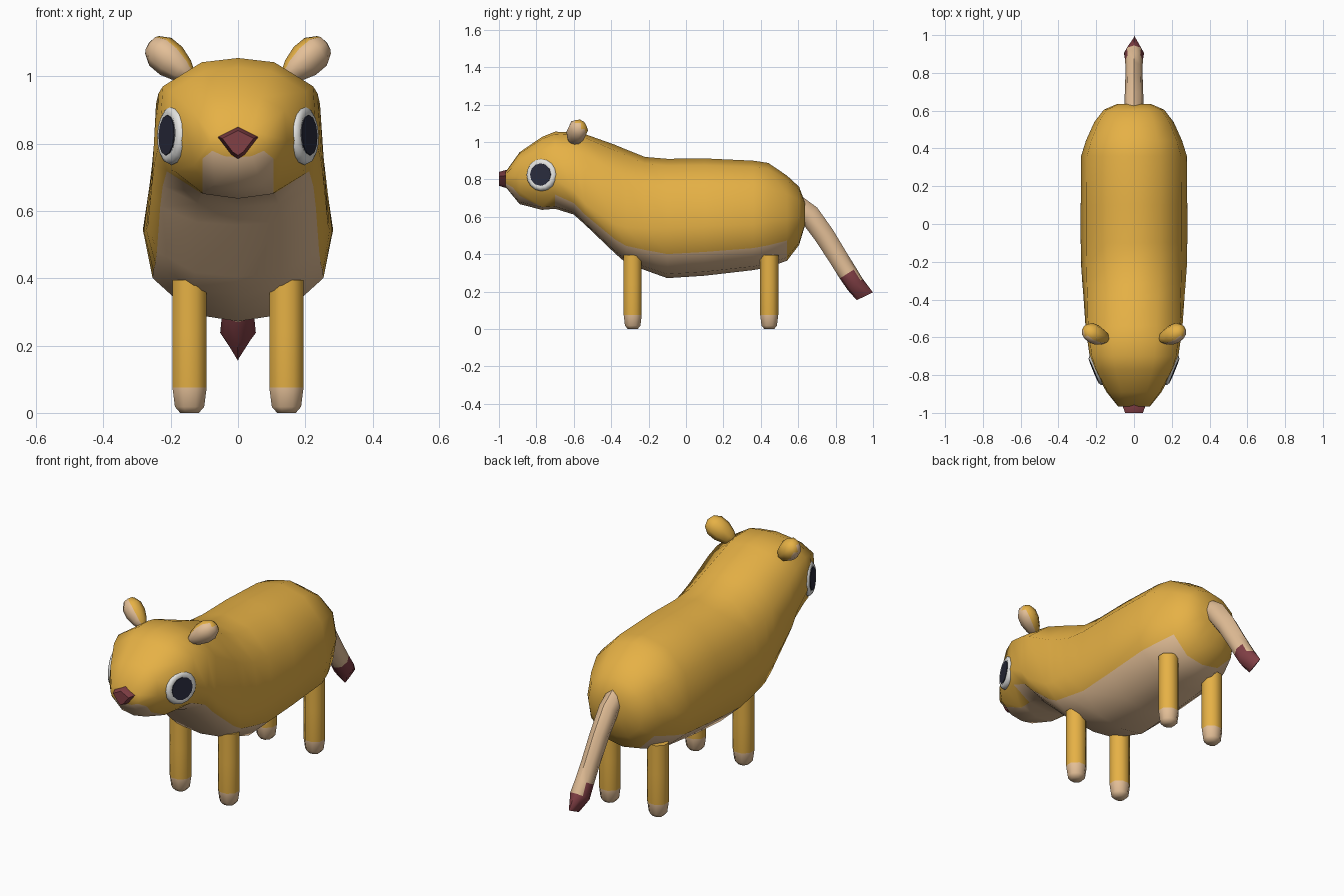
import bpy, bmesh, math
from mathutils import Vector, Matrix

if "Cube" in bpy.data.objects:
    bpy.data.objects.remove(bpy.data.objects["Cube"])


def material(name, color):
    m = bpy.data.materials.new(name)
    m.diffuse_color = (*color, 1)
    m.use_nodes = True
    m.node_tree.nodes["Principled BSDF"].inputs["Base Color"].default_value = m.diffuse_color
    return m


GOLD = material("golden fur", (0.79, 0.44, 0.06))
CREAM = material("cream fur", (0.77, 0.52, 0.31))
MAROON = material("maroon", (0.22, 0.05, 0.06))
WHITE = material("eye white", (0.78, 0.78, 0.76))
DARK = material("pupil dark", (0.022, 0.024, 0.045))


def finish(name, bm, mats, rule=None, angle=50):
    """Turn a bmesh into a smooth-shaded object; rule(face) picks the material."""
    bmesh.ops.recalc_face_normals(bm, faces=bm.faces)
    bm.normal_update()
    if rule:
        for f in bm.faces:
            f.material_index = rule(f)
    mesh = bpy.data.meshes.new(name)
    bm.to_mesh(mesh)
    bm.free()
    for m in mats:
        mesh.materials.append(m)
    ob = bpy.data.objects.new(name, mesh)
    bpy.context.collection.objects.link(ob)
    bpy.ops.object.select_all(action='DESELECT')
    ob.select_set(True)
    bpy.context.view_layer.objects.active = ob
    bpy.ops.object.shade_smooth_by_angle(angle=math.radians(angle))
    return ob


def loft(rings):
    """Skin a list of equal-length point rings and cap both ends."""
    bm = bmesh.new()
    vs = [[bm.verts.new(p) for p in r] for r in rings]
    n = len(rings[0])
    for a, b in zip(vs, vs[1:]):
        for i in range(n):
            j = (i + 1) % n
            bm.faces.new((a[i], a[j], b[j], b[i]))
    bm.faces.new(vs[0])
    bm.faces.new(vs[-1])
    return bm


# Body and head: one loft of twelve-sided sections (y, top, bottom, half width, widest z)
SECTIONS = [
    (-0.965, 0.84, 0.76, 0.085, 0.80), (-0.89, 0.945, 0.668, 0.145, 0.81),
    (-0.77, 1.027, 0.637, 0.212, 0.81), (-0.70, 1.055, 0.643, 0.235, 0.80),
    (-0.60, 1.053, 0.612, 0.249, 0.74), (-0.54, 1.042, 0.558, 0.257, 0.67),
    (-0.38, 0.985, 0.405, 0.268, 0.56), (-0.32, 0.96, 0.352, 0.273, 0.545),
    (-0.22, 0.92, 0.315, 0.28, 0.54),
    (-0.10, 0.91, 0.272, 0.282, 0.54), (0.10, 0.912, 0.285, 0.282, 0.55),
    (0.36, 0.90, 0.315, 0.28, 0.56), (0.44, 0.888, 0.33, 0.255, 0.575),
    (0.54, 0.82, 0.365, 0.21, 0.59), (0.605, 0.76, 0.45, 0.16, 0.60),
    (0.635, 0.68, 0.55, 0.09, 0.62)]


def section(y, top, bot, w, zm):
    """Boxy crown on the head easing into a rounder back."""
    k = min(max((y + 0.55) / 0.4, 0), 1)
    half = [(0, 1), (0.46 + 0.04 * k, 0.95 - 0.05 * k), (0.95 - 0.06 * k, 0.67 - 0.10 * k),
            (1, 0), (0.9, -0.52), (0.48, -0.92), (0, -1)]
    half += [(-x, z) for x, z in half[-2:0:-1]]
    return [(x * w, y, zm + z * ((top - zm) if z > 0 else (zm - bot))) for x, z in half]


bm = loft([section(*s) for s in SECTIONS])
bm.faces.ensure_lookup_table()
# Cream underside: the four lowest strips
for k in range(len(SECTIONS) - 1):
    if SECTIONS[k][0] < 0.5:
        for i in (4, 5, 6, 7):
            bm.faces[k * 12 + i].material_index = 1
# Cut the muzzle patch along straight sides and recolour the cheeks outside it
for sx in (-1, 1):
    jaw = [f for f in bm.faces if f.calc_center_median().y < -0.71 and f.material_index]
    geom = jaw + list({e for f in jaw for e in f.edges}) + list({v for f in jaw for v in f.verts})
    bmesh.ops.bisect_plane(bm, geom=geom, plane_co=(sx * 0.105, 0, 0), plane_no=(1, 0, 0))
for f in bm.faces:
    c = f.calc_center_median()
    if c.y < -0.71 and abs(c.x) > 0.105:
        f.material_index = 0
finish("body", bm, [GOLD, CREAM], angle=60)

# Legs with cream rounded feet
for s, side in ((-1, "left"), (1, "right")):
    for y, end in ((-0.285, "front"), (0.445, "back")):
        rings = []
        for z, r in ((0, 0.03), (0.018, 0.047), (0.075, 0.055), (0.24, 0.055), (0.395, 0.055)):
            rings.append([(s * 0.144 + r * math.cos(a), y + 0.95 * r * math.sin(a), z)
                          for a in (math.radians(45 * i + 22.5) for i in range(8))])
        finish(f"{end}_leg_{side}", loft(rings), [GOLD, CREAM],
               lambda f: int(f.calc_center_median().z < 0.07))

# Tail: bent tube ending in a maroon wedge (y, z, x half width, in-plane half width)
TAIL = [(0.58, 0.67, 0.048, 0.055), (0.66, 0.61, 0.05, 0.057), (0.74, 0.50, 0.047, 0.055),
        (0.815, 0.38, 0.045, 0.052), (0.866, 0.298, 0.047, 0.052),
        (0.905, 0.238, 0.053, 0.05), (0.956, 0.175, 0.002, 0.048)]
rings = []
for i, (y, z, hx, hp) in enumerate(TAIL):
    a, b = TAIL[max(i - 1, 0)], TAIL[min(i + 1, len(TAIL) - 1)]
    t = Vector((0, b[0] - a[0], b[1] - a[1])).normalized()
    if i == len(TAIL) - 1:
        t = Vector((0, 0.43, -0.9)).normalized()
    p = Vector((0, -t.z, t.y))
    rings.append([Vector((hx * math.cos(q), y, z)) + p * hp * math.sin(q)
                  for q in (math.radians(45 * j) for j in range(8))])
finish("tail", loft(rings), [CREAM, MAROON],
       lambda f: int(f.calc_center_median().z < 0.29))

# Nose: tapered kite
kite = [(0, 0.85), (0.06, 0.82), (0.02, 0.768), (0, 0.755), (-0.02, 0.768), (-0.06, 0.82)]
finish("nose", loft([[(x * k, y, 0.803 + (z - 0.803) * k) for x, z in kite]
                     for y, k in ((-0.93, 0.95), (-0.965, 1.0), (-1.0, 0.78))]), [MAROON], angle=75)

for s, side in ((-1, "left"), (1, "right")):
    # Ears: low-poly ovals, fuller towards the tip, cream on the outer front face
    bm = bmesh.new()
    bmesh.ops.create_uvsphere(bm, u_segments=8, v_segments=6, radius=1)
    for v in bm.verts:
        k = 1 + 0.3 * v.co.z
        v.co.x *= k
        v.co.y *= k
    axis = Vector((s * 0.72, 0.28, 0.60)).normalized()
    inner = Vector((s * 0.55, -0.68, -0.48)).normalized()
    inner = (inner - axis * inner.dot(axis)).normalized()
    wide = axis.cross(inner)
    rot = Matrix((wide, inner, axis)).transposed().to_4x4()
    mat = Matrix.Translation((s * 0.198, -0.587, 1.046)) @ rot @ Matrix.Diagonal((0.056, 0.05, 0.09, 1))
    bmesh.ops.transform(bm, matrix=mat, verts=bm.verts)
    finish(f"ear_{side}", bm, [GOLD, CREAM], lambda f: int(f.normal.dot(inner) > 0.2), 60)

    # Eyes: rounded white disc with a dark plate in the middle
    out = Vector((s * 0.92, -0.38, 0.04)).normalized()
    u = Vector((0, 0, 1)).cross(out).normalized()
    v = out.cross(u)
    centre = Vector((s * 0.195, -0.771, 0.825))

    def disc(steps, n=16):
        return loft([[centre + out * h + (u * math.cos(q) + v * math.sin(q)) * r
                      for q in (2 * math.pi * j / n for j in range(n))] for h, r in steps])

    finish(f"eye_{side}", disc([(-0.03, 0.08), (0.0, 0.088), (0.012, 0.083), (0.02, 0.070),
                                (0.016, 0.056)]), [WHITE])
    finish(f"pupil_{side}", disc([(0.014, 0.06), (0.020, 0.06)], 12), [DARK], angle=30)
